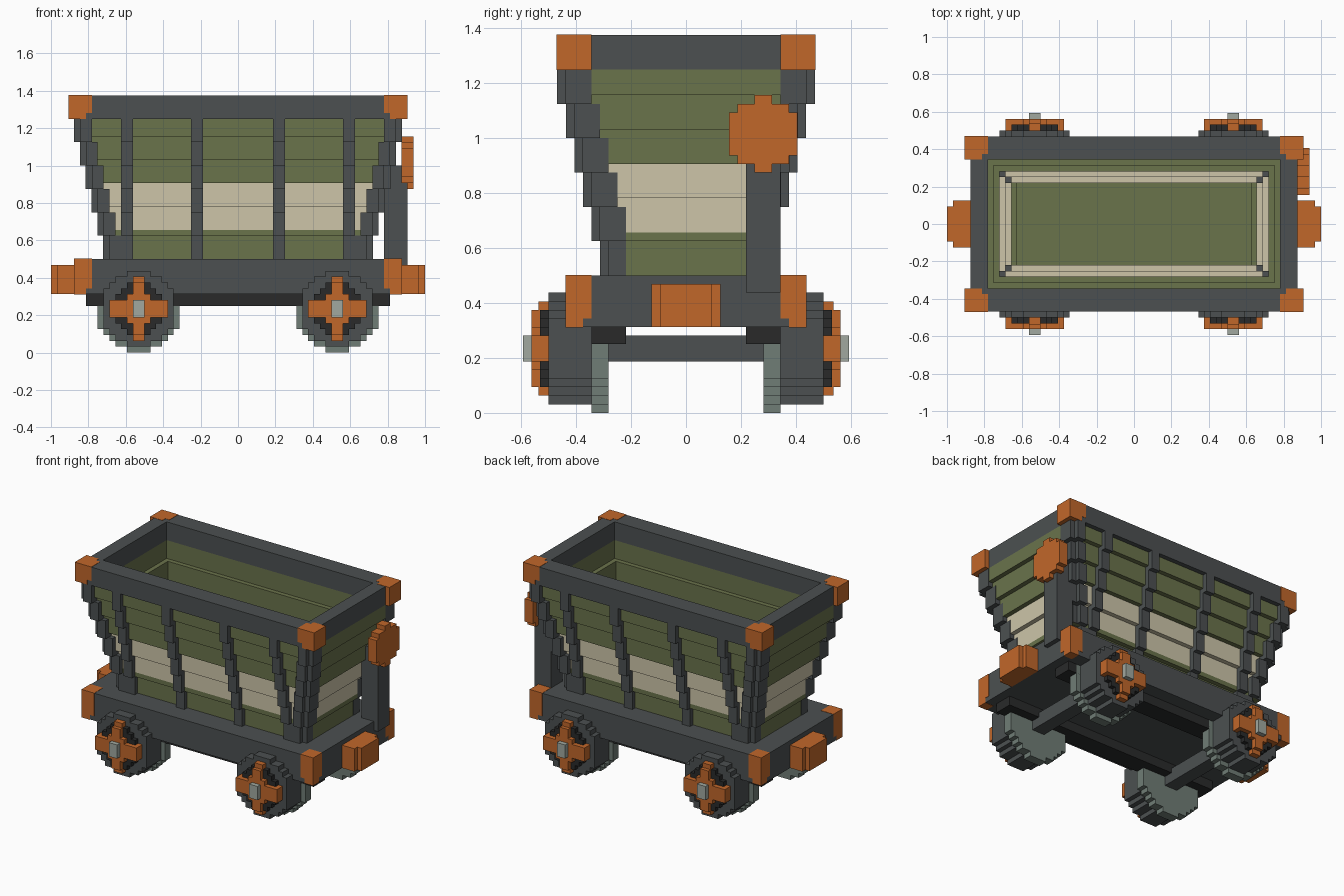
import bpy, bmesh, math

if "Cube" in bpy.data.objects:
    bpy.data.objects.remove(bpy.data.objects["Cube"], do_unlink=True)

U = 1 / 32  # one block


def material(name, hexcode):
    rgb = [int(hexcode[i:i + 2], 16) / 255 for i in (0, 2, 4)]
    col = [c / 12.92 if c <= 0.04045 else ((c + 0.055) / 1.055) ** 2.4 for c in rgb] + [1]
    m = bpy.data.materials.new(name)
    m.use_nodes = True
    m.diffuse_color = col
    bsdf = next(n for n in m.node_tree.nodes if n.type == 'BSDF_PRINCIPLED')
    bsdf.inputs["Base Color"].default_value = col
    bsdf.inputs["Roughness"].default_value = 0.8
    return m


IRON = material("iron_grey", "4C5051")
RUST = material("rust_orange", "C1672A")
GREEN = material("olive_green", "6A734B")
CREAM = material("cream", "CDC5A9")
DARK = material("dark_iron", "292A2A")
STEEL = material("dull_steel", "707D76")
HUB = material("light_steel", "A1A9A0")


def build(name, mat, boxes):
    """One object from boxes (x0, x1, y0, y1, z0, z1) measured in blocks."""
    bm = bmesh.new()
    for x0, x1, y0, y1, z0, z1 in boxes:
        x0, x1 = sorted((x0, x1))
        y0, y1 = sorted((y0, y1))
        v = [bm.verts.new((x * U, y * U, z * U))
             for z in (z0, z1) for x, y in ((x0, y0), (x1, y0), (x1, y1), (x0, y1))]
        for f in ((3, 2, 1, 0), (4, 5, 6, 7), (0, 1, 5, 4), (1, 2, 6, 5), (2, 3, 7, 6), (3, 0, 4, 7)):
            bm.faces.new([v[i] for i in f])
    me = bpy.data.meshes.new(name)
    bm.to_mesh(me)
    bm.free()
    me.materials.append(mat)
    ob = bpy.data.objects.new(name, me)
    bpy.context.collection.objects.link(ob)
    return ob


def flip(boxes, sx=1, sy=1):
    return [(sx * a, sx * b, sy * c, sy * d, e, f) for a, b, c, d, e, f in boxes]


def both_y(boxes):
    return boxes + flip(boxes, 1, -1)


def four(boxes):
    return both_y(boxes + flip(boxes, -1, 1))


def ring(ox, oy, ix, iy, z0, z1):
    """Rectangular frame, outer and inner half sizes."""
    return [(-ox, ox, iy, oy, z0, z1), (-ox, ox, -oy, -iy, z0, z1),
            (ix, ox, -iy, iy, z0, z1), (-ox, -ix, -iy, iy, z0, z1)]


def disc_rows(r):
    """Stepped disc as rows (half width, low, high) of whole blocks."""
    n = int(r)
    rows = []
    for k in range(-n, n + 1):
        w = math.floor(math.sqrt(r * r - k * k) + 0.5)
        if w > 0:
            rows.append((w, k - 0.5, k + 0.5))
    return rows


# Chassis, underside beams, axles
build("chassis", IRON, [(-28, 28, -14, 14, 10, 16)])
build("underside_beams", DARK, both_y([(-26, 26, 7, 11, 8, 10)]))
build("axles", IRON, [(s * 17 - 1.5, s * 17 + 1.5, -10, 10, 6, 9) for s in (-1, 1)])

# Orange corner caps and end buffers
E = 0.06
build("chassis_corners", RUST, four([(25, 28 + E, 11, 14 + E, 11, 16 + E),
                                     (26, 28 + E, 12, 14 + E, 10 - E, 11)]))
buffer = [(28, 31, -4, 4, 10, 15), (31, 32, -3, 3, 10, 15)]
build("buffers", RUST, buffer + flip(buffer, -1))

# Flared hopper walls: outer and inner faces step out at different heights
OUTER_STEPS = (20, 25, 29, 33, 37)
INNER_STEPS = (23, 27, 32, 36)
BAND = (21, 29)
breaks = sorted({16, 40, *OUTER_STEPS, *INNER_STEPS, *BAND})
green, cream = [], []
for z0, z1 in zip(breaks, breaks[1:]):
    d = sum(z0 >= s for s in OUTER_STEPS)
    k = sum(z0 >= s for s in INNER_STEPS)
    planks = cream if BAND[0] <= z0 < BAND[1] else green
    planks += ring(23 + d, 9 + d, 21 + k, 7 + k, z0, z1)
build("hopper_green_planks", GREEN, green)
build("hopper_cream_planks", CREAM, cream)
build("hopper_floor", GREEN, [(-21, 21, -7, 7, 16, 18),
                              (20, 21, -7, 7, 18, 19), (-21, -20, -7, 7, 18, 19)])

# Stepped corner posts with a notched outer edge, and side ribs
posts, ribs = [], []
for d in range(6):
    z = 16 + 4 * d
    y = 7 + max(0, d - 1)
    posts += [(20 + d, 23 + d + E, y, 9 + d + E, z, z + 4),
              (20 + d, 22 + d, 9 + d, 10 + d, z, z + 4)]
    for x in (6, 18):
        ribs.append((x, x + 2, 8 + d, 10 + d, z, z + 4))
build("corner_posts", IRON, four(posts))
build("side_ribs", IRON, four(ribs))

# Top rim with corner caps that stand out at the ends
build("top_rim", IRON, ring(28, 15, 25, 11, 40, 44))
build("rim_corners", RUST, four([(26, 29, 12, 15 + E, 40 - E, 44 + E),
                                 (25, 29, 12, 15 + E, 41, 44 + E),
                                 (26, 29, 11, 12, 40 - E, 44 + E)]))

# Brake post with round disc at the left end
build("brake_post", IRON, [(25, 29, 7, 11, 14, 32)])
build("brake_disc", RUST, [(28, 30, 9 - w, 9 + w, 32.5 + a, 32.5 + b) for w, a, b in disc_rows(4.25)])


# Wheels: flange, tread, dark face, orange cross, hub
def wheel_disc(cx, r, y0, y1):
    return [(cx - w, cx + w, y0, y1, 7.5 + a, 7.5 + b) for w, a, b in disc_rows(r)]


for sx, side in ((-1, "right"), (1, "left")):
    for sy, end in ((-1, "front"), (1, "back")):
        c = 17 * sx
        name = f"{end}_{side}_wheel"
        parts = {
            "flange": (STEEL, wheel_disc(c, 7.4, 9, 11)),
            "tread": (IRON, wheel_disc(c, 6.4, 11, 16)),
            "face": (DARK, wheel_disc(c, 4.4, 16, 17)),
            "cross": (RUST, [(c - 1, c + 1, 16, 17.2, 2, 13), (c - 5, c + 5, 16, 17.2, 6, 9),
                             (c - 1, c + 1, 17, 18, 3, 12), (c - 5, c + 5, 17, 18, 6, 9),
                             (c - 2, c + 2, 17, 18, 5, 10)]),
            "hub": (HUB, [(c - 1, c + 1, 17, 19, 6, 9)]),
        }
        for part, (mat, boxes) in parts.items():
            build(f"{name}_{part}", mat, flip(boxes, 1, sy))
